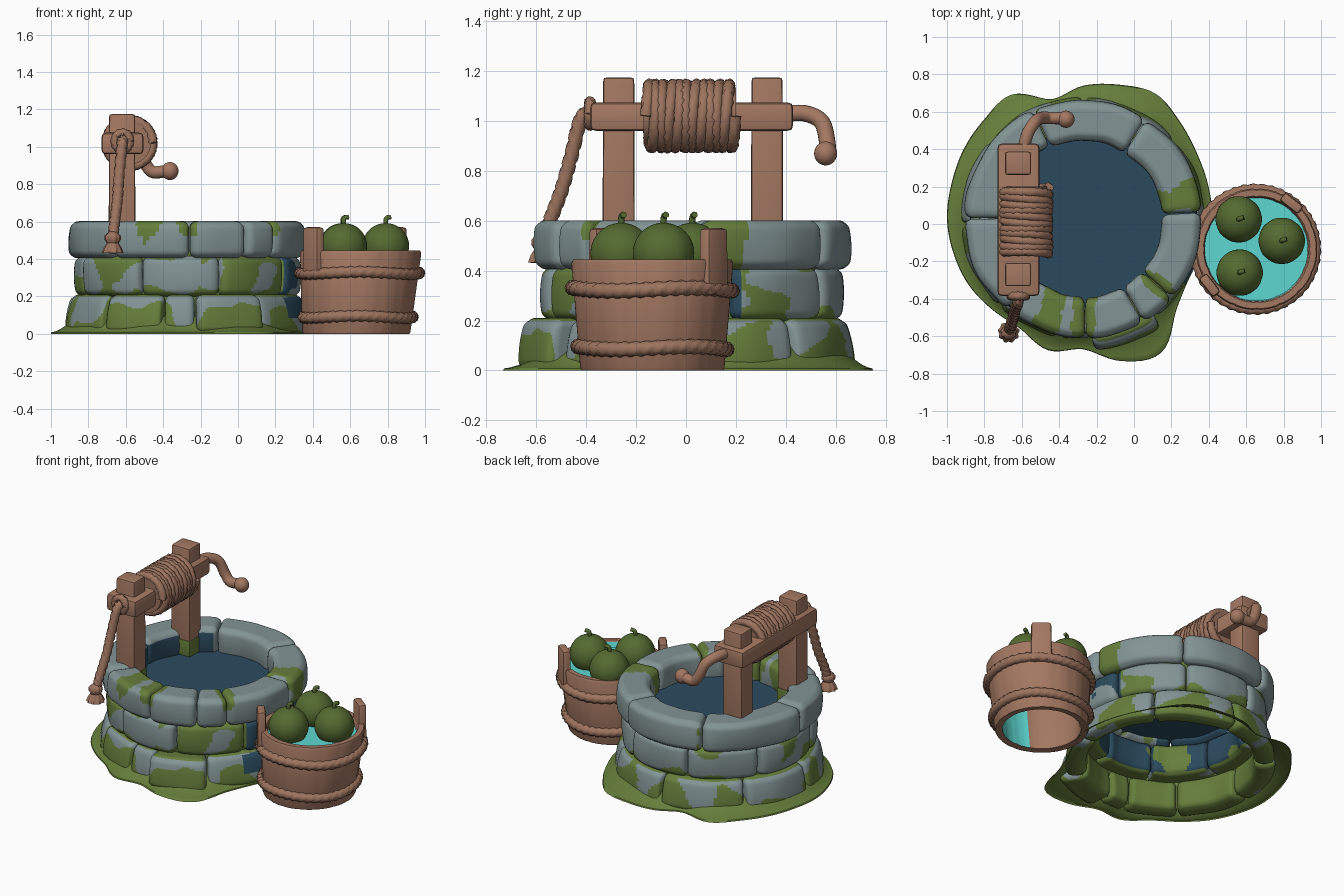
import bpy, bmesh, random
from math import sin, cos, pi, radians, atan2, hypot, degrees
from mathutils import Vector, noise

random.seed(4)
if "Cube" in bpy.data.objects:
    bpy.data.objects.remove(bpy.data.objects["Cube"])


def material(name, r, g, b):
    m = bpy.data.materials.new(name)
    m.use_nodes = True
    m.diffuse_color = (r, g, b, 1)
    m.node_tree.nodes["Principled BSDF"].inputs["Base Color"].default_value = (r, g, b, 1)
    return m


STONE = material("grey_stone", .225, .295, .30)
MOSS = material("green_moss", .13, .205, .043)
DEEP = material("deep_water_blue", .024, .068, .11)
WOOD = material("brown_wood", .37, .188, .122)
ROPE = material("brown_rope", .335, .172, .112)
CYAN = material("bucket_water_cyan", .11, .68, .63)
MELON = material("melon_green", .088, .145, .03)


def finish(bm, name, mats, rule=None):
    mesh = bpy.data.meshes.new(name)
    bm.to_mesh(mesh)
    bm.free()
    for m in mats:
        mesh.materials.append(m)
    if rule:
        for p in mesh.polygons:
            p.material_index = rule(p.center)
    mesh.shade_smooth()
    mesh.set_sharp_from_angle(angle=radians(50))
    ob = bpy.data.objects.new(name, mesh)
    bpy.context.collection.objects.link(ob)
    return ob


def skin(rings, name, mats, closed=False, caps=False, rule=None):
    """Join rings of points into a surface."""
    bm = bmesh.new()
    rows = [[bm.verts.new(p) for p in ring] for ring in rings]
    n = len(rows[0])
    pairs = list(zip(rows, rows[1:])) + ([(rows[-1], rows[0])] if closed else [])
    for lo, hi in pairs:
        for i in range(n):
            j = (i + 1) % n
            bm.faces.new((lo[i], lo[j], hi[j], hi[i]))
    if caps:
        bm.faces.new(rows[0][::-1])
        bm.faces.new(rows[-1])
    bmesh.ops.remove_doubles(bm, verts=bm.verts, dist=1e-5)
    return finish(bm, name, mats, rule)


def lathe(name, profile, x, y, mats, segs=48, wave=lambda i: 1, lean=0, **kw):
    rings = [[(x + lean * z + r * wave(i) * cos(2 * pi * i / segs),
               y + r * wave(i) * sin(2 * pi * i / segs), z) for i in range(segs)]
             for r, z in profile]
    return skin(rings, name, mats, **kw)


def ball(r, z, height):
    return [(r * sin(pi * j / 20), z - height * cos(pi * j / 20)) for j in range(21)]


def smooth_path(pts, steps=8):
    """Catmull-Rom curve through the points."""
    p = [Vector(q) for q in pts]
    p = [2 * p[0] - p[1]] + p + [2 * p[-1] - p[-2]]
    out = []
    for a, b, c, d in zip(p, p[1:], p[2:], p[3:]):
        for k in range(steps):
            t = k / steps
            out.append(b + (c - a) * (t / 2) + (2 * a - 5 * b + 4 * c - d) * (t * t / 2)
                       + (3 * b - a - 3 * c + d) * (t ** 3 / 2))
    return out + [p[-2]]


def sweep(name, path, radius, mat, turns=0, sides=12, closed=False):
    """Tube along a path; with turns it becomes a three-strand twisted rope."""
    n, rings, side = len(path), [], Vector((.3, .2, 1))
    for k, p in enumerate(path):
        if closed:
            t = path[(k + 1) % n] - path[k - 1]
            side = Vector((0, .01, 1))
        else:
            t = path[min(k + 1, n - 1)] - path[max(k - 1, 0)]
        t.normalize()
        side = (side - t * side.dot(t)).normalized()
        other = t.cross(side)
        ring = []
        for i in range(sides):
            a = 2 * pi * i / sides
            r = radius
            if turns:
                r *= .72 + .33 * abs(sin(1.5 * (a + 2 * pi * turns * k / n)))
            ring.append(p + (side * cos(a) + other * sin(a)) * r)
        rings.append(ring)
    return skin(rings, name, [mat], closed=closed, caps=not closed)


def box(name, lo, hi, mat, bevel=.015, taper=1):
    bm = bmesh.new()
    bmesh.ops.create_cube(bm, size=1)
    lo, hi = Vector(lo), Vector(hi)
    for v in bm.verts:
        if v.co.z > 0:
            v.co.x, v.co.y = v.co.x * taper, v.co.y * taper
        v.co = (lo + hi) / 2 + v.co * (hi - lo)
    bmesh.ops.bevel(bm, geom=bm.edges[:], offset=bevel, segments=2, affect='EDGES', profile=.6)
    return finish(bm, name, [mat])


# Well wall: three courses of rounded stones
CX, CY = -.27, .03
SPOTS = {13: 8, 113: 2, 249: 4, 271: 4, 318: 1}


def stone_rule(row):
    def rule(c):
        x, y = c.x - CX, c.y - CY
        r, a = hypot(x, y), degrees(atan2(y, x))
        n = noise.noise(c * 4.5) + .3 * noise.noise(c * 11)
        front = -sin(radians(a))
        if row == 2:
            if r < .47 and c.z < .57 and abs(a) > 118:
                return 2
            reach = 7 * n - (0 if c.z > .52 else 3)
            mossy = any(abs((a - s + 180) % 360 - 180) < w + reach for s, w in SPOTS.items())
            return 1 if mossy else 0
        if row == 1:
            if r < .48:
                return 1 if n > .25 or c.z < .215 else 2
            if abs(a + 5) < 24 and n > -.1:
                return 2
            edge = abs(c.z - .305) / .1
            return 1 if n + .32 * edge ** 3 + .2 * front > .19 else 0
        if -32 < a < -2 and c.z > .08 and r > .6:
            return 2
        return 1 if n + .08 * front > (c.z - .095) * 5 or r < .57 or c.z > .2 else 0
    return rule


def stone(name, a0, a1, r0, r1, z0, z1, row):
    rm, mid, rad = (r0 + r1) / 2, radians(a0 + a1) / 2, min(.038, (r1 - r0) / 2)
    half = Vector((radians(a1 - a0) * rm / 2 - .002, (r1 - r0) / 2, (z1 - z0) / 2))
    flare = .04 if row == 0 else 0
    bm = bmesh.new()
    bmesh.ops.create_cube(bm, size=2)
    bmesh.ops.subdivide_edges(bm, edges=bm.edges[:], cuts=24, use_grid_fill=True)
    for v in bm.verts:
        w = v.co.copy()
        q = w * half
        core = Vector([max(rad - h, min(h - rad, s)) for s, h in zip(q, half)])
        q = core + (q - core).normalized() * rad
        a = mid - q.x / rm
        swell = .012 * (1 - w.z ** 2) * w.y + flare * (1 - w.z) / 2 * (1 + w.y) / 2
        r = rm + q.y + swell + .014 * noise.noise(Vector((cos(a), sin(a), q.z + z0)) * 3)
        v.co = (CX + r * cos(a), CY + r * sin(a), (z0 + z1) / 2 + q.z)
    finish(bm, name, [STONE, MOSS, DEEP], stone_rule(row))


courses = [
    (.53, .61, .0, .21, [-134, -102, -86, -54, -10, 40, 90, 140, 183]),
    (.44, .595, .2, .415, [-115, -73, -30, 15, 60, 105, 150, 200]),
    (.43, .622, .405, .602, [-130, -89, -60, -42, 3, 58, 115, 180]),
]
for row, (r0, r1, z0, z1, joints) in enumerate(courses):
    for k, a0 in enumerate(joints):
        a1 = joints[k + 1] if k + 1 < len(joints) else joints[0] + 360
        out = .06 if a0 == -86 else random.uniform(-.006, .006)
        stone(f"wall_stone_{row + 1}_{k + 1}", a0, a1, r0, r1 + out, z0, z1, row)
lathe("wall_core", [(.565, .02), (.55, .2), (.555, .45)], CX, CY, [MOSS], 64)
lathe("well_water", [(.47, .44), (0, .44)], CX, CY, [DEEP])

# Moss skirt on the ground, with an uneven outline every 15 degrees
reach = [.69, .69, .70, .73, .77, .74, .71, .66, .765, .75, .74, .73,
         .73, .72, .71, .69, .68, .73, .70, .79, .83, .70, .65, .66]
outline = smooth_path([(r, 0, 0) for r in reach + reach[:1]], 6)[:-1]
rings = []
for t in (0, .03, .15, .35, .6, .8, 1):
    ring = []
    for i, p in enumerate(outline):
        a = 2 * pi * i / len(outline)
        r = p.x + (.60 - p.x) * t
        ring.append((CX + r * cos(a), CY + r * sin(a), (.008 if t else 0) + .085 * t ** 1.7))
    rings.append(ring)
skin(rings, "moss_skirt", [MOSS])

# Winch frame
for name, y in (("front", -.27), ("back", .325)):
    box(name + "_post", (-.692, y - .065, .442), (-.548, y + .065, 1.175), WOOD, .016, .96)
    box(name + "_post_mossy_foot", (-.697, y - .07, .442), (-.543, y + .07, .55), MOSS, .01)
box("winch_beam", (-.73, -.385, .96), (-.505, .43, 1.075), WOOD, .026)
drum = [Vector((-.58, -.17, 1.02)), Vector((-.58, .20, 1.02))]
sweep("winch_drum", drum, .115, ROPE, sides=32)
coil = [Vector((-.58 + .124 * cos(s), -.16 + .35 * s / (22 * pi) + .006 * sin(s * 1.3),
                1.02 + .124 * sin(s))) for s in (2 * pi * k / 40 for k in range(441))]
sweep("rope_coil", coil, .026, ROPE, turns=55)

# Crank handle
crank = [(-.59, .40, 1.03), (-.57, .48, 1.03), (-.53, .545, .995),
         (-.495, .567, .91), (-.455, .567, .865), (-.38, .565, .87)]
sweep("crank_handle", smooth_path(crank), .033, WOOD, sides=16)
lathe("crank_knob", ball(.046, .87, .048), -.364, .56, [WOOD], 24)

# Hanging rope with loop, knot and tassel
loop = [Vector((-.618 + .04 * cos(a), -.385, 1.03 + .045 * sin(a)))
        for a in (2 * pi * k / 40 for k in range(41))]
sweep("rope_loop", loop, .024, ROPE, turns=4)
hang = [(-.615, -.37, 1.04), (-.62, -.42, 1.01), (-.635, -.46, .86),
        (-.645, -.50, .72), (-.66, -.545, .60), (-.67, -.575, .50)]
sweep("hanging_rope", smooth_path(hang, 12), .03, ROPE, turns=5)
lathe("rope_tassel", [(0, .43), (.055, .432), (.045, .46), (.03, .485), (.042, .505),
                      (.04, .525), (.02, .545), (0, .55)], -.67, -.578, [ROPE], 36,
      lambda i: 1 + .08 * sin(pi * i / 2))

# Bucket: open staves, two rope hoops, two raised ears
BX, BY, LEAN = .632, -.135, .055


def bucket_rule(c):
    dx, dy = c.x - BX - LEAN * c.z, c.y - BY
    inside = hypot(dx, dy) < .262 + .09 * c.z
    return 1 if inside and c.z < .4 and -112 < degrees(atan2(dy, dx)) < -40 else 0


lathe("bucket_staves", [(.243, .005), (.285, .0), (.29, .01), (.325, .43), (.318, .445),
                        (.285, .445), (.279, .435), (.243, .005)], BX, BY, [WOOD, CYAN], 96,
      lambda i: .99 if i % 6 == 0 else 1, LEAN, rule=bucket_rule)
lathe("bucket_water", [(.28, .40), (0, .40)], BX, BY, [CYAN], lean=LEAN)
for name, z, r in (("lower", .09, .298), ("upper", .325, .32)):
    hoop = [Vector((BX + LEAN * z + r * cos(a), BY + r * sin(a), z + .006 * sin(3 * a)))
            for a in (2 * pi * k / 160 for k in range(160))]
    sweep(name + "_rope_hoop", hoop, .031, ROPE, turns=14, closed=True)
for name, deg in (("left", 52), ("right", 218)):
    ear = box(name + "_bucket_ear", (-.028, -.066, .3), (.028, .066, .57), WOOD, .018, .94)
    ear.location = (BX + .018 + .312 * cos(radians(deg)), BY + .312 * sin(radians(deg)), 0)
    ear.rotation_euler.z = radians(deg)

# Melons with curled stems
for k, (x, y) in enumerate([(.56, .025), (.79, -.09), (.565, -.26)]):
    lathe(f"melon_{k + 1}", ball(.124, .47, .122), x, y, [MELON], 40,
          lambda i: 1 + .006 * cos(pi * i / 2))
    stem = [(x, y, .58), (x, y, .605), (x + .006, y + .004, .62), (x + .026, y + .01, .624)]
    sweep(f"melon_stem_{k + 1}", smooth_path(stem, 5), .013, MELON, sides=8)
